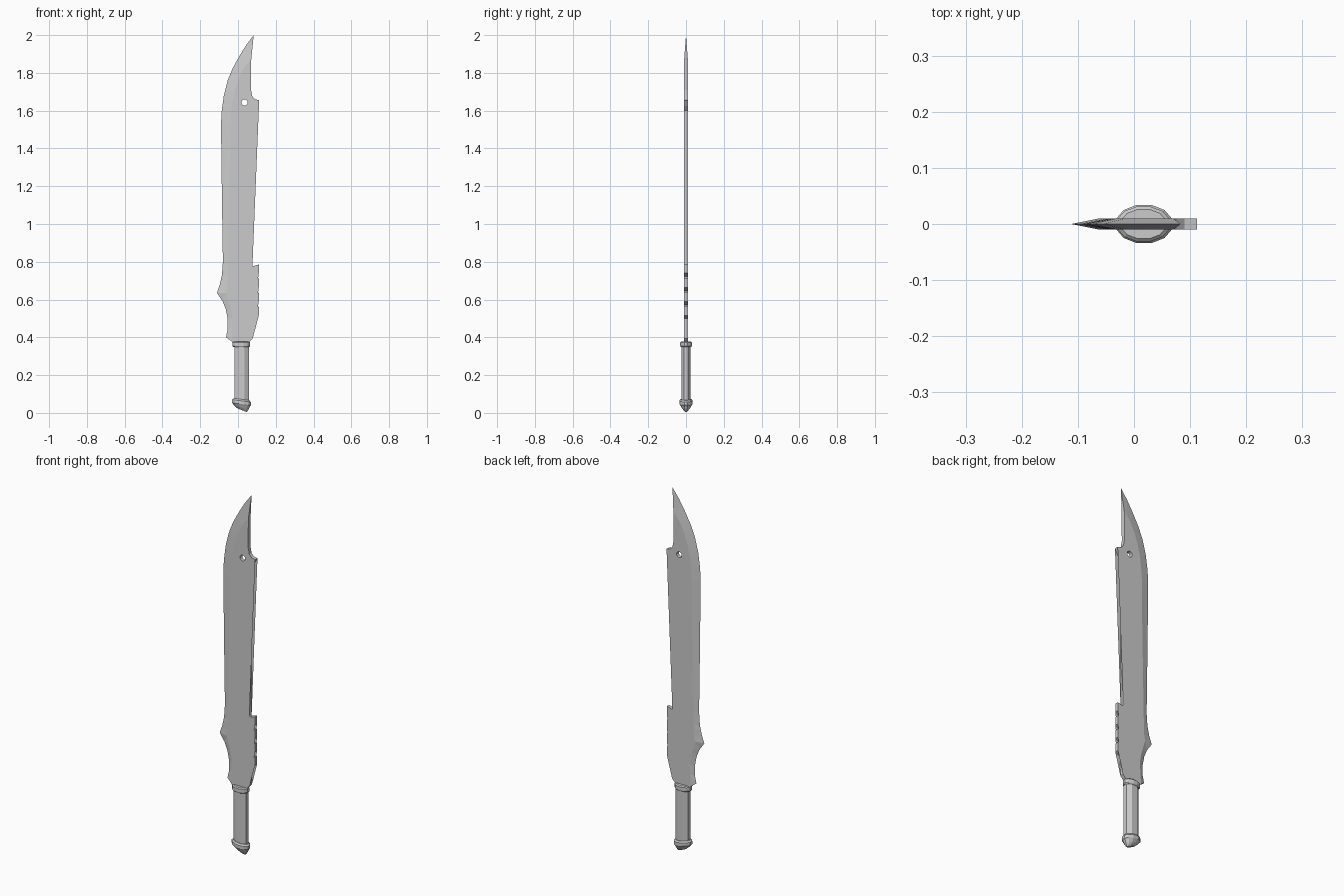
import bpy, bmesh
from math import cos, sin, pi

if "Cube" in bpy.data.objects:
    bpy.data.objects.remove(bpy.data.objects["Cube"])


def finish(name, bm):
    bmesh.ops.recalc_face_normals(bm, faces=bm.faces[:])
    mesh = bpy.data.meshes.new(name)
    bm.to_mesh(mesh)
    bm.free()
    ob = bpy.data.objects.new(name, mesh)
    bpy.context.collection.objects.link(ob)
    return ob


def loft(name, rings, n):
    """Rings are (centre x, half width x, half depth y, z, slope dz/dx)."""
    bm = bmesh.new()
    loops = []
    for cx, rx, ry, z, slope in rings:
        angles = [2 * pi * (i + 0.5) / n for i in range(n)]
        k = 1 / cos(pi / n)
        loops.append([bm.verts.new((cx + k * rx * cos(a), k * ry * sin(a),
                                    z + slope * k * rx * cos(a))) for a in angles])
    for a, b in zip(loops, loops[1:]):
        for i in range(n):
            j = (i + 1) % n
            bm.faces.new((a[i], a[j], b[j], b[i]))
    bm.faces.new(loops[0])
    bm.faces.new(loops[-1])
    return finish(name, bm)


# Cutting edge paired with the inner bevel line: (edge x, edge z, inner x, inner z)
edge = [(0.083, 2.0, 0.07, 1.87), (0.045, 1.95, 0.05, 1.85), (0.008, 1.89, 0.028, 1.82),
        (-0.028, 1.825, 0.004, 1.77), (-0.055, 1.76, -0.015, 1.715),
        (-0.075, 1.68, -0.03, 1.65), (-0.086, 1.60, -0.038, 1.58),
        (-0.09, 1.53, -0.042, 1.52), (-0.085, 1.13, -0.045, 1.13),
        (-0.08, 0.80, -0.045, 0.80), (-0.085, 0.73, -0.048, 0.725),
        (-0.096, 0.68, -0.055, 0.67), (-0.112, 0.635, -0.062, 0.635),
        (-0.082, 0.592, -0.048, 0.585), (-0.065, 0.55, -0.037, 0.545),
        (-0.055, 0.50, -0.029, 0.50), (-0.055, 0.44, -0.029, 0.445),
        (-0.064, 0.40, -0.036, 0.381)]

# Spine from bottom to top, with four hooked teeth and the upper barb
spine = [(-0.025, 0.365), (0.06, 0.375), (0.078, 0.395), (0.08, 0.50)]
for i in range(4):
    z = 0.516 + 0.0745 * i
    spine += [(0.11, z), (0.11, z + 0.046), (0.082, z + 0.038)]
    if i < 3:
        spine += [(0.07, z + 0.045), (0.071, z + 0.056), (0.086, z + 0.061)]
spine += [(0.075, 0.78), (0.077, 1.60), (0.096, 1.625), (0.112, 1.655),
          (0.09, 1.66), (0.076, 1.675), (0.069, 1.71)]

# Blade: flat plate, ground bevel, sharp edge
T = 0.01
bm = bmesh.new()
sharp = [bm.verts.new((x, 0, z)) for x, z, _, _ in edge]
outline = [(x, z) for _, _, x, z in edge] + spine
sides = [[bm.verts.new((x, y, z)) for x, z in outline] for y in (-T, T)]
m = len(edge)
for s in sides:
    bm.faces.new(s)
    for i in range(m - 1):
        bm.faces.new((sharp[i], sharp[i + 1], s[i + 1], s[i]))
f, b = sides
for i in range(m - 1, len(outline)):
    j = (i + 1) % len(outline)
    bm.faces.new((f[i], f[j], b[j], b[i]))
for i in (0, m - 1):
    bm.faces.new((sharp[i], f[i], b[i]))
bmesh.ops.triangulate(bm, faces=bm.faces[:])
blade = finish("blade", bm)

# Round hole beside the barb
bpy.ops.mesh.primitive_cylinder_add(vertices=16, radius=0.016, depth=0.1,
                                    location=(0.035, 0, 1.643), rotation=(pi / 2, 0, 0))
cutter = bpy.context.object
cutter.name = "hole_cutter"
cutter.hide_render = True
mod = blade.modifiers.new("hole", "BOOLEAN")
mod.object = cutter
mod.solver = "EXACT"
bpy.context.view_layer.objects.active = blade
bpy.ops.object.modifier_apply(modifier="hole")
bpy.data.objects.remove(cutter, do_unlink=True)

# Grip, collar and tilted pommel
loft("grip", [(0.019, 0.038, 0.025, 0.05, 0), (0.019, 0.038, 0.025, 0.36, 0)], 8)
loft("collar", [(0.017, 0.042, 0.027, 0.348, 0), (0.017, 0.047, 0.031, 0.354, 0),
                (0.017, 0.047, 0.031, 0.373, 0), (0.017, 0.040, 0.026, 0.378, 0)], 12)
loft("pommel", [(0.018, 0.043, 0.028, 0.072, -0.13), (0.018, 0.050, 0.034, 0.064, -0.13),
                (0.018, 0.050, 0.034, 0.047, -0.13), (0.018, 0.045, 0.030, 0.041, -0.15),
                (0.019, 0.037, 0.022, 0.028, -0.25), (0.022, 0.025, 0.010, 0.014, -0.4)], 12)
